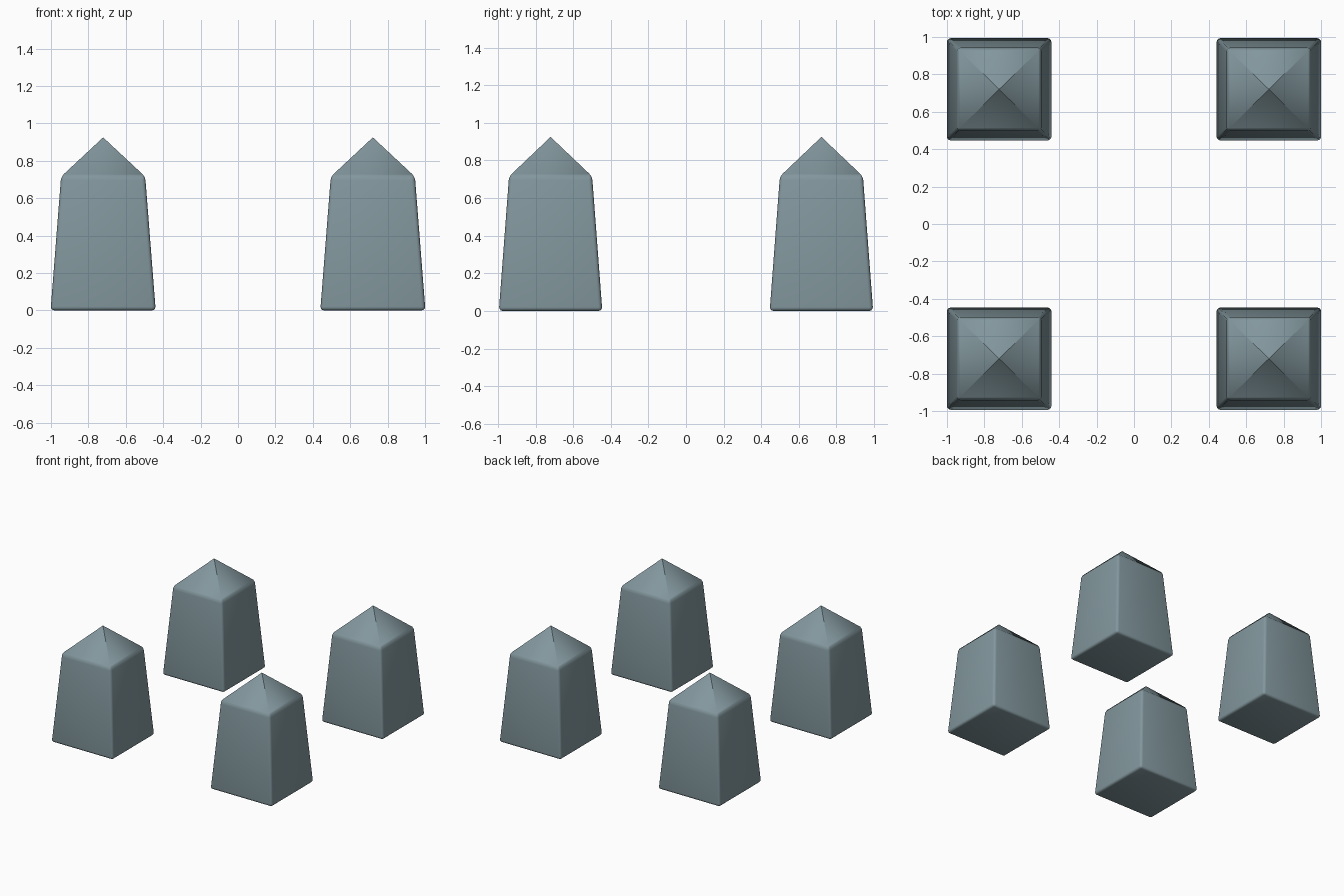
import bpy, bmesh

if "Cube" in bpy.data.objects:
    bpy.data.objects.remove(bpy.data.objects["Cube"])

stone = bpy.data.materials.new("blue grey stone")
stone.diffuse_color = (0.225, 0.31, 0.34, 1)
stone.use_nodes = True
stone.node_tree.nodes["Principled BSDF"].inputs["Base Color"].default_value = stone.diffuse_color


def ring(bm, hx, hy, z):
    return [bm.verts.new((sx * hx, sy * hy, z))
            for sx, sy in ((-1, -1), (1, -1), (1, 1), (-1, 1))]


# Tapered post with a pyramid cap, rounded along body edges
bm = bmesh.new()
base = ring(bm, 0.281, 0.275, 0.0)
shoulder = ring(bm, 0.225, 0.221, 0.715)
apex = bm.verts.new((0, 0, 0.925))
bm.faces.new(base[::-1])
for i in range(4):
    j = (i + 1) % 4
    bm.faces.new((base[i], base[j], shoulder[j], shoulder[i]))
    bm.faces.new((shoulder[i], shoulder[j], apex))
edges = [e for e in bm.edges if apex not in e.verts]
bmesh.ops.bevel(bm, geom=edges, offset=0.02, offset_type='OFFSET',
                segments=3, profile=0.5, affect='EDGES')
bmesh.ops.recalc_face_normals(bm, faces=bm.faces[:])
for f in bm.faces:
    f.smooth = True
mesh = bpy.data.meshes.new("post")
bm.to_mesh(mesh)
bm.free()
mesh.materials.append(stone)

# One post in each corner
for sx, xn in ((-1, "left"), (1, "right")):
    for sy, yn in ((-1, "front"), (1, "back")):
        post = bpy.data.objects.new(f"{yn}_{xn}_post", mesh.copy())
        post.location = (sx * 0.721, sy * 0.72, 0)
        bpy.context.collection.objects.link(post)
        bpy.ops.object.select_all(action='DESELECT')
        bpy.context.view_layer.objects.active = post
        post.select_set(True)
        bpy.ops.object.shade_smooth_by_angle(angle=0.7)
